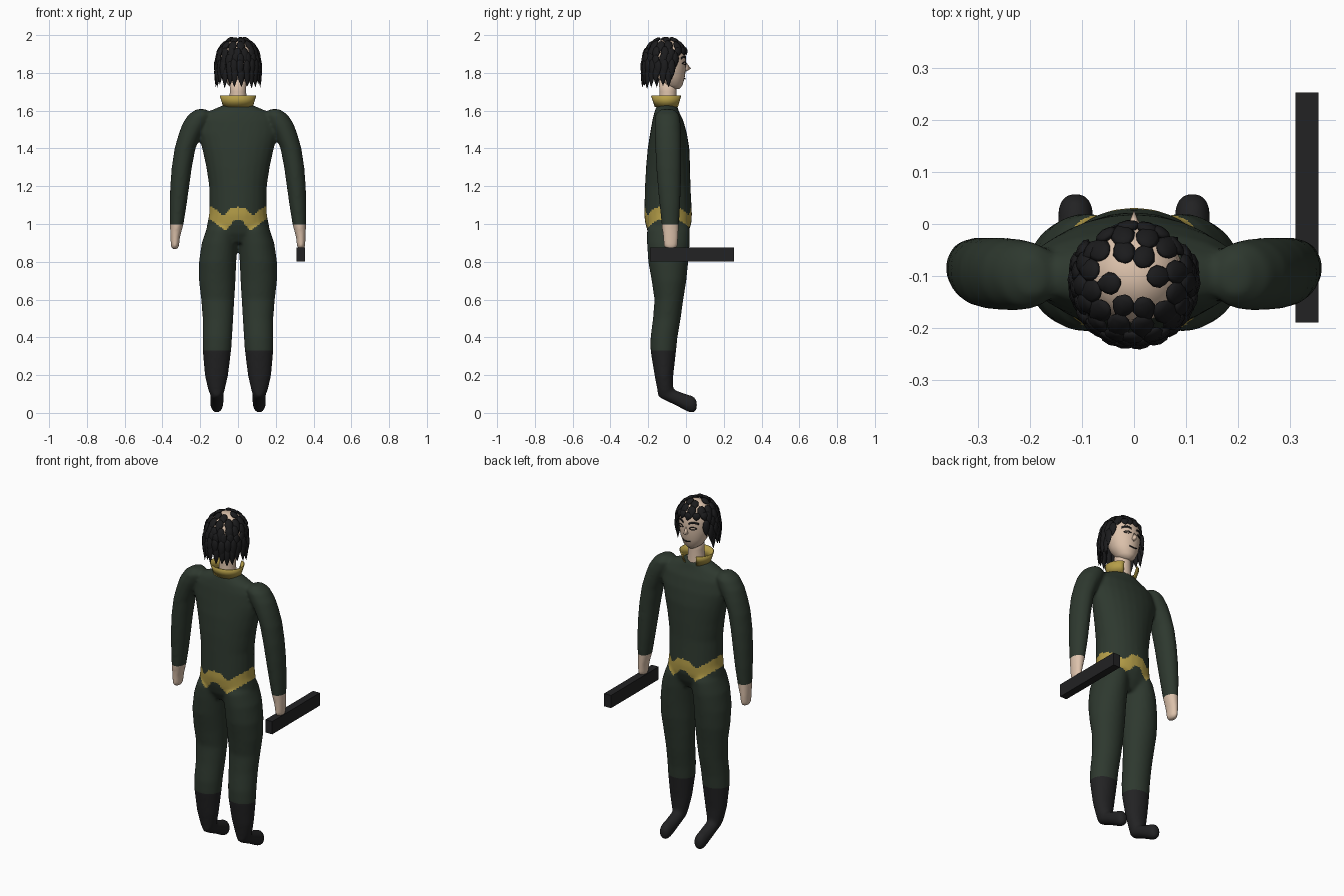
import bpy, bmesh, math, random
from mathutils import Vector

if "Cube" in bpy.data.objects:
    bpy.data.objects.remove(bpy.data.objects["Cube"])

random.seed(4)


def material(name, rgb):
    m = bpy.data.materials.new(name)
    m.diffuse_color = (*rgb, 1)
    m.use_nodes = True
    m.node_tree.nodes["Principled BSDF"].inputs["Base Color"].default_value = m.diffuse_color
    return m


GREEN = material("dark green cloth", (0.027, 0.040, 0.028))
GOLD = material("gold trim", (0.46, 0.34, 0.065))
SKIN = material("skin", (0.72, 0.54, 0.41))
BLACK = material("black leather", (0.016, 0.016, 0.017))
HAIR = material("black hair", (0.011, 0.011, 0.012))


def finish(name, bm, mats, smooth=True):
    bmesh.ops.recalc_face_normals(bm, faces=bm.faces)
    mesh = bpy.data.meshes.new(name)
    bm.to_mesh(mesh)
    bm.free()
    for m in mats:
        mesh.materials.append(m)
    for p in mesh.polygons:
        p.use_smooth = smooth
    ob = bpy.data.objects.new(name, mesh)
    bpy.context.collection.objects.link(ob)
    return ob


def loft(bm, slices, axis="z", mirror=1, n=24):
    """Slices are (t, x0, x1, b0, b1): an ellipse at t along the axis."""
    rings = []
    for t, x0, x1, b0, b1 in slices:
        ring = []
        for i in range(n):
            a = math.tau * i / n
            x = ((x0 + x1) + (x1 - x0) * math.cos(a)) / 2 * mirror
            b = ((b0 + b1) + (b1 - b0) * math.sin(a)) / 2
            ring.append(bm.verts.new((x, b, t) if axis == "z" else (x, t, b)))
        rings.append(ring)
    for r, s in zip(rings, rings[1:]):
        for i in range(n):
            j = (i + 1) % n
            bm.faces.new((r[i], r[j], s[j], s[i]))
    bm.faces.new(rings[0])
    bm.faces.new(rings[-1])


def interp(table, t):
    for (a, va), (b, vb) in zip(table, table[1:]):
        if t <= b:
            return va + (vb - va) * max(0, t - a) / (b - a)
    return table[-1][1]


# Body: torso, arms, legs and feet fused into one smooth skin
TORSO = [(0.9, .13, -.17, -.02), (0.95, .172, -.20, .01), (1.0, .163, -.215, .028),
         (1.05, .153, -.222, .032), (1.2, .153, -.217, .024), (1.3, .168, -.212, .022),
         (1.4, .19, -.203, .018), (1.48, .21, -.19, .005), (1.55, .205, -.178, -.015),
         (1.59, .17, -.168, -.035), (1.62, .10, -.158, -.045), (1.635, .06, -.145, -.055)]
ARM = [(.865, .322, .348, -.10, -.06), (.88, .312, .356, -.118, -.045), (.93, .307, .358, -.122, -.04),
       (1.0, .288, .361, -.13, -.037), (1.1, .272, .362, -.14, -.03), (1.2, .258, .359, -.15, -.027),
       (1.3, .244, .351, -.158, -.026), (1.4, .225, .336, -.163, -.026), (1.47, .195, .316, -.166, -.026),
       (1.53, .16, .295, -.167, -.028), (1.58, .14, .262, -.162, -.036), (1.608, .17, .22, -.135, -.065)]
LEG = [(.08, .085, .14, -.14, -.075), (.12, .070, .158, -.152, -.068), (.2, .052, .176, -.167, -.067),
       (.33, .036, .187, -.188, -.052), (.4, .031, .188, -.188, -.045), (.5, .025, .187, -.175, -.028),
       (.6, .019, .195, -.167, -.014), (.7, .013, .207, -.182, .002), (.8, .009, .207, -.20, .012),
       (.9, .003, .192, -.207, .02), (.97, .0, .168, -.207, .02), (1.02, .02, .14, -.18, 0)]
FOOT = [(-.15, .095, .13, .09, .13), (-.12, .077, .147, .07, .15), (-.05, .075, .148, .038, .118),
        (0, .077, .147, .010, .1), (.03, .079, .146, -.002, .092), (.048, .085, .14, .004, .08),
        (.058, .1, .125, .025, .06)]
body_bm = bmesh.new()
loft(body_bm, [(z, -w, w, a, b) for z, w, a, b in TORSO])
for side in (-1, 1):
    loft(body_bm, ARM, mirror=side)
    loft(body_bm, LEG, mirror=side)
    loft(body_bm, FOOT, axis="y", mirror=side)
form = finish("body_form", body_bm, [GREEN])
remesh = form.modifiers.new("fuse", "REMESH")
remesh.mode = "VOXEL"
remesh.voxel_size = 0.009
soften = form.modifiers.new("soften", "SMOOTH")
soften.factor, soften.iterations = 0.5, 8
fused = form.evaluated_get(bpy.context.evaluated_depsgraph_get())
bm = bmesh.new()
bm.from_mesh(fused.to_mesh())
bpy.data.objects.remove(form)

# Clean cuts for boot tops and cuffs, then colours by height
for z in (0.33, 0.998):
    bmesh.ops.bisect_plane(bm, geom=bm.verts[:] + bm.edges[:] + bm.faces[:],
                           plane_co=(0, 0, z), plane_no=(0, 0, 1))
BELT_TOP = [(0, 1.09), (.04, 1.085), (.075, 1.045), (.16, 1.105)]
BELT_LOW = [(0, 1.02), (.02, 1.02), (.04, .995), (.07, .965), (.095, .985), (.16, 1.035)]
for f in bm.faces:
    c = f.calc_center_median()
    x = abs(c.x)
    if x > .24 and c.z < .998:
        f.material_index = 2
    elif c.z < .33:
        f.material_index = 3
    elif x < .22 and interp(BELT_LOW, x) < c.z < interp(BELT_TOP, x):
        f.material_index = 1
finish("body", bm, [GREEN, GOLD, SKIN, BLACK])

# Neck
bm = bmesh.new()
loft(bm, [(1.58, -.055, .055, -.15, -.045), (1.63, -.048, .048, -.145, -.05),
          (1.70, -.043, .043, -.14, -.05), (1.78, -.045, .045, -.145, -.05)])
finish("neck", bm, [SKIN])

# Flared collar, open at the throat
bm = bmesh.new()
rows = []
for rx, ry, z in ((.073, .06, 1.62), (.092, .08, 1.68)):
    rows.append([bm.verts.new((rx * math.sin(a), -.1 + ry * math.cos(a), z))
                 for a in (math.radians(28 + 304 * i / 24) for i in range(25))])
for i in range(24):
    bm.faces.new((rows[0][i], rows[0][i + 1], rows[1][i + 1], rows[1][i]))
collar = finish("collar", bm, [GOLD])
collar.modifiers.new("thickness", "SOLIDIFY").thickness = 0.005

# Head
HEAD = [(1.715, .022, -.085, -.035), (1.735, .052, -.12, -.018), (1.78, .076, -.155, -.006),
        (1.83, .089, -.18, 0), (1.88, .093, -.19, 0), (1.92, .088, -.185, -.006),
        (1.95, .07, -.165, -.028), (1.972, .04, -.135, -.06), (1.977, .01, -.11, -.09)]
bm = bmesh.new()
loft(bm, [(z, -w, w, a, b) for z, w, a, b in HEAD])
finish("head", bm, [SKIN])

# Nose
bm = bmesh.new()
tip = bm.verts.new((0, .027, 1.822))
base = [bm.verts.new(v) for v in ((0, -.006, 1.865), (.016, -.01, 1.815), (0, -.008, 1.803), (-.016, -.01, 1.815))]
for i in range(4):
    bm.faces.new((tip, base[i], base[(i + 1) % 4]))
bm.faces.new(base)
finish("nose", bm, [SKIN])


# Brows, eyelids and mouth as thin strips that follow the face
def face_y(x, z):
    w, a, b = (interp([(s[0], s[k]) for s in HEAD], z) for k in (1, 2, 3))
    return (a + b) / 2 + (b - a) / 2 * math.sqrt(max(0, 1 - (x / w) ** 2)) + .003


def strip(name, x0, x1, z, bow, thick, n=8):
    bm = bmesh.new()
    cols = []
    for i in range(n + 1):
        t = i / n
        x, zc = x0 + (x1 - x0) * t, z + bow * math.sin(math.pi * t)
        cols.append([bm.verts.new((x, face_y(x, zc + s * thick / 2), zc + s * thick / 2)) for s in (-1, 1)])
    for a, b in zip(cols, cols[1:]):
        bm.faces.new((a[0], b[0], b[1], a[1]))
    ob = finish(name, bm, [HAIR])
    ob.modifiers.new("thickness", "SOLIDIFY").thickness = 0.003


for side, word in ((-1, "left"), (1, "right")):
    strip(word + "_brow", side * .018, side * .066, 1.877, .008, .01)
    strip(word + "_upper_lid", side * .02, side * .058, 1.85, .008, .004)
    strip(word + "_lower_lid", side * .02, side * .058, 1.85, -.006, .003)
strip("mouth", -.024, .024, 1.772, -.004, .005)


# Hair: rows of pointed locks laid over the scalp like shingles
def lock(bm, root, down, out, length, width, n=8):
    side = down.cross(out).normalized()
    rings = []
    for t, w in ((0, .35), (.15, .8), (.4, 1), (.65, .75), (.85, .35)):
        c = root + down * length * t
        rings.append([bm.verts.new(c + side * math.cos(math.tau * i / n) * width * w / 2
                                   + out * math.sin(math.tau * i / n) * .011 * w) for i in range(n)])
    end = bm.verts.new(root + down * length)
    for r, s in zip(rings, rings[1:]):
        for i in range(n):
            bm.faces.new((r[i], r[(i + 1) % n], s[(i + 1) % n], s[i]))
    for i in range(n):
        bm.faces.new((rings[-1][i], rings[-1][(i + 1) % n], end))
    bm.faces.new(rings[0])


bm = bmesh.new()
# (polar angle, number of locks, length, width, skipped angle around the face)
for theta, count, length, width, skip in ((16, 6, .06, .045, 0), (36, 12, .075, .048, 0),
                                          (55, 17, .08, .047, 0), (72, 20, .09, .045, 58),
                                          (88, 22, .10, .043, 66), (101, 24, .115, .04, 70)):
    for k in range(count):
        phi = math.tau * (k + random.uniform(.3, .7)) / count
        from_face = math.degrees(min(phi, math.tau - phi))
        if from_face < skip:
            continue
        th = math.radians(theta + random.uniform(-3, 3))
        sx, cx, st, ct = math.sin(phi), math.cos(phi), math.sin(th), math.cos(th)
        root = Vector((.116 * st * sx, -.108 + .122 * st * cx, 1.865 + .125 * ct))
        out = Vector((st * sx, st * cx, ct)).normalized()
        th2 = min(th + .3, math.pi / 2 - .04)
        down = Vector((math.cos(th2) * sx, math.cos(th2) * cx, -math.sin(th2))).normalized()
        out = (out - down * out.dot(down)).normalized()
        short = .6 if from_face < 58 and theta > 50 else 1
        lock(bm, root, down, out, length * short * random.uniform(.9, 1.08), width)
finish("hair", bm, [HAIR])

# Rod held in the hand
bm = bmesh.new()
bmesh.ops.create_cube(bm, size=1)
for v in bm.verts:
    v.co = Vector((.333 + .044 * v.co.x, .032 + .443 * v.co.y, .838 + .075 * v.co.z))
finish("rod", bm, [BLACK], smooth=False)
